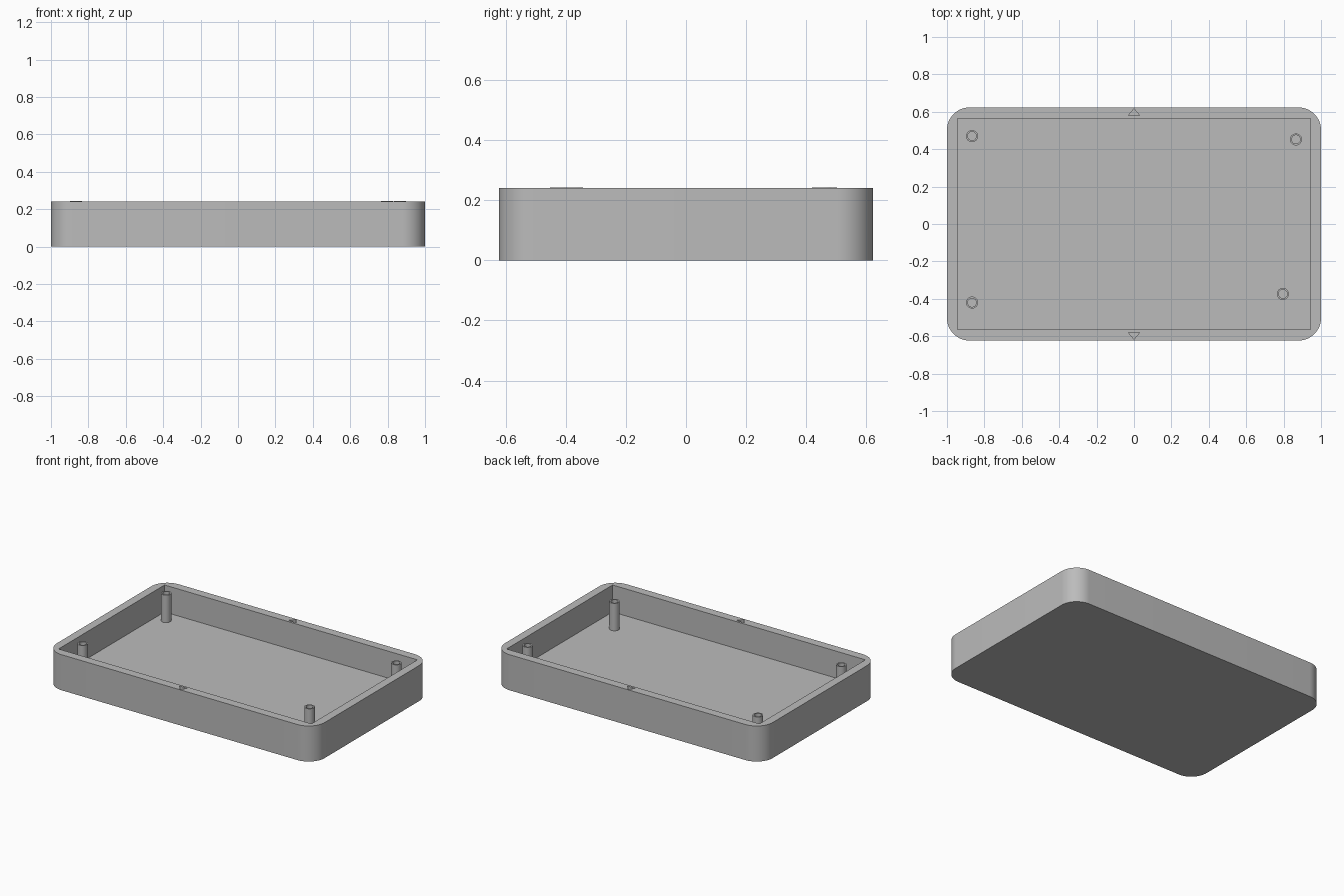
import bpy, bmesh, math

if "Cube" in bpy.data.objects:
    bpy.data.objects.remove(bpy.data.objects["Cube"], do_unlink=True)

HALF_X, HALF_Y, HEIGHT = 1.0, 0.623, 0.24
CORNER, FLOOR, POST_TOP = 0.12, 0.058, 0.243

grey = bpy.data.materials.new("plain grey")
grey.use_nodes = True
COLOUR = (0.5, 0.5, 0.5, 1)
grey.diffuse_color = COLOUR
grey.node_tree.nodes["Principled BSDF"].inputs["Base Color"].default_value = COLOUR


def prism(name, outline, z0, z1):
    """Extrude a flat outline from z0 to z1."""
    bm = bmesh.new()
    face = bm.faces.new([bm.verts.new((x, y, z0)) for x, y in outline])
    ext = bmesh.ops.extrude_face_region(bm, geom=[face])
    for v in ext["geom"]:
        if isinstance(v, bmesh.types.BMVert):
            v.co.z = z1
    bmesh.ops.recalc_face_normals(bm, faces=bm.faces)
    mesh = bpy.data.meshes.new(name)
    bm.to_mesh(mesh)
    bm.free()
    mesh.materials.append(grey)
    obj = bpy.data.objects.new(name, mesh)
    bpy.context.collection.objects.link(obj)
    return obj


def activate(obj):
    bpy.ops.object.select_all(action='DESELECT')
    obj.select_set(True)
    bpy.context.view_layer.objects.active = obj


def cut(obj, cutter):
    """Subtract the cutter, then discard it."""
    cutter.hide_render = True
    mod = obj.modifiers.new("cut", 'BOOLEAN')
    mod.operation, mod.solver, mod.object = 'DIFFERENCE', 'EXACT', cutter
    activate(obj)
    bpy.ops.object.modifier_apply(modifier=mod.name)
    bpy.data.objects.remove(cutter, do_unlink=True)


def smooth(obj):
    activate(obj)
    bpy.ops.object.shade_smooth_by_angle(angle=math.radians(30))


def circle(cx, cy, r, n=32):
    return [(cx + r * math.cos(math.tau * i / n),
             cy + r * math.sin(math.tau * i / n)) for i in range(n)]


def rounded_rect(hx, hy, r, n=16):
    pts = []
    for k, (sx, sy) in enumerate([(1, 1), (-1, 1), (-1, -1), (1, -1)]):
        for i in range(n + 1):
            a = math.pi / 2 * (k + i / n)
            pts.append((sx * (hx - r) + r * math.cos(a),
                        sy * (hy - r) + r * math.sin(a)))
    return pts


# Tray with rounded outer corners and a square-cornered pocket
tray = prism("tray", rounded_rect(HALF_X, HALF_Y, CORNER), 0, HEIGHT)
px, py = 0.944, 0.565
cut(tray, prism("pocket_cutter", [(-px, -py), (px, -py), (px, py), (-px, py)],
                FLOOR, HEIGHT + 0.1))

# Triangular alignment marks sunk into the front and back rims
for s in (-1, 1):
    mark = [(-0.03, s * 0.58), (0.03, s * 0.58), (0, s * 0.617)]
    cut(tray, prism("mark_cutter", mark, HEIGHT - 0.02, HEIGHT + 0.1))
smooth(tray)

# Hollow screw posts standing on the floor
posts = {"back_right_post": (-0.866, 0.47), "back_left_post": (0.866, 0.452),
         "front_right_post": (-0.866, -0.42), "front_left_post": (0.796, -0.374)}
for name, (x, y) in posts.items():
    post = prism(name, circle(x, y, 0.032), FLOOR - 0.01, POST_TOP)
    cut(post, prism("bore_cutter", circle(x, y, 0.023), FLOOR, POST_TOP + 0.1))
    smooth(post)
